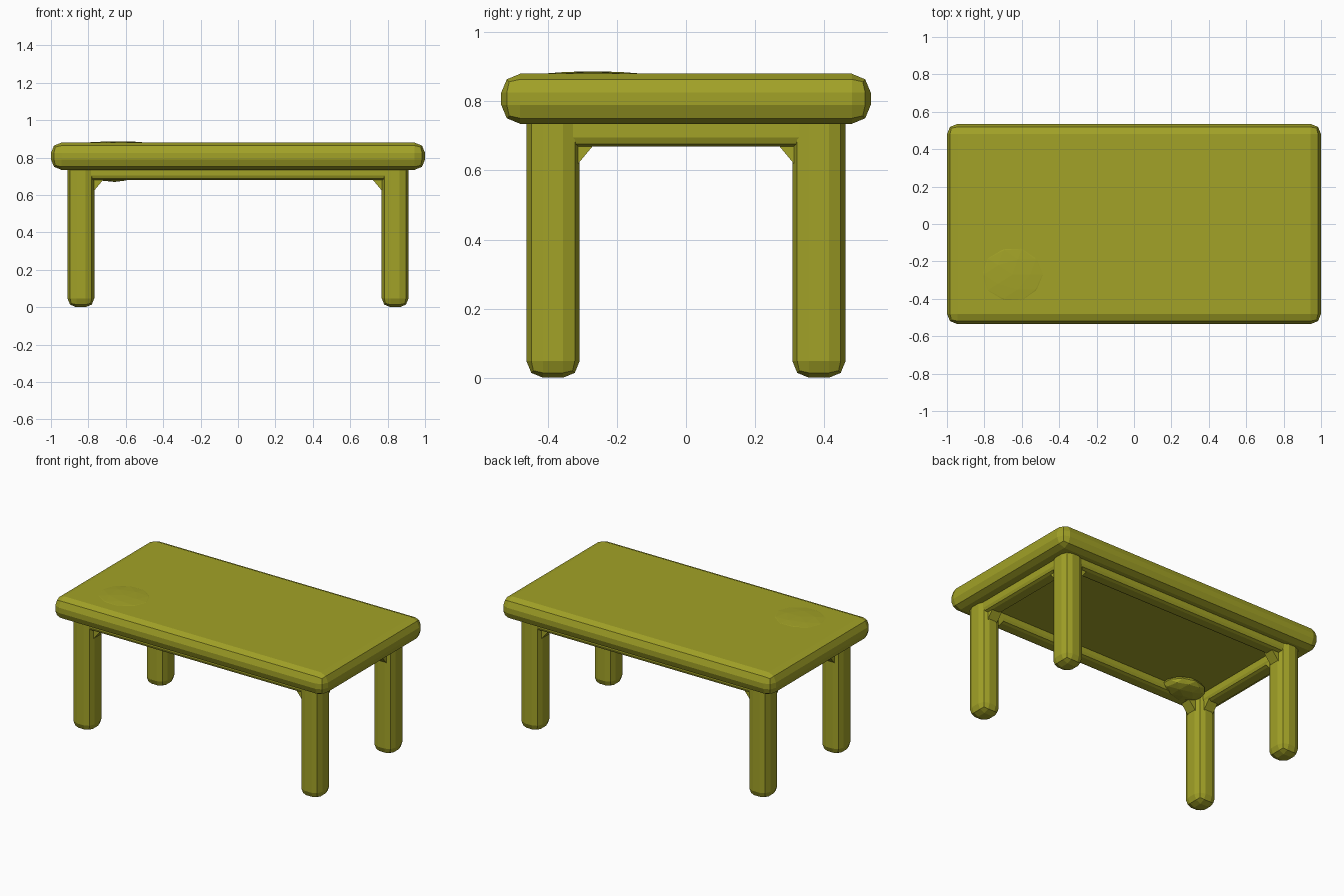
import bpy
import bmesh
import math
from mathutils import Matrix, Vector

cube = bpy.data.objects.get("Cube")
if cube:
    bpy.data.objects.remove(cube, do_unlink=True)

olive = bpy.data.materials.new("olive")
olive.use_nodes = True
olive.diffuse_color = (0.36, 0.36, 0.02, 1)
olive.node_tree.nodes["Principled BSDF"].inputs["Base Color"].default_value = olive.diffuse_color


def finish(name, bm):
    mesh = bpy.data.meshes.new(name)
    bmesh.ops.recalc_face_normals(bm, faces=bm.faces)
    bm.to_mesh(mesh)
    bm.free()
    mesh.materials.append(olive)
    obj = bpy.data.objects.new(name, mesh)
    bpy.context.collection.objects.link(obj)
    return obj


def rounded_box(name, low, high, bevel, segments=2):
    low, high = Vector(low), Vector(high)
    bm = bmesh.new()
    bmesh.ops.create_cube(bm, size=1)
    bmesh.ops.scale(bm, vec=high - low, verts=bm.verts)
    bmesh.ops.translate(bm, vec=(low + high) / 2, verts=bm.verts)
    bmesh.ops.bevel(bm, geom=bm.edges[:], offset=bevel, segments=segments,
                    profile=0.5, affect='EDGES')
    return finish(name, bm)


def lump(name, centre, size):
    bm = bmesh.new()
    bmesh.ops.create_icosphere(bm, subdivisions=2, radius=1)
    bmesh.ops.scale(bm, vec=size, verts=bm.verts)
    bmesh.ops.translate(bm, vec=centre, verts=bm.verts)
    return finish(name, bm)


# Table top with softened edges
rounded_box("table_top", (-1, -0.535, 0.735), (1, 0.535, 0.88), 0.055)

# Legs with rounded feet, and corner braces where they meet the rails
LEG_X, LEG_Y = 0.84, 0.385
for sx, side in ((1, "left"), (-1, "right")):
    for sy, end in ((-1, "front"), (1, "back")):
        x, y = sx * LEG_X, sy * LEG_Y
        rounded_box(f"{end}_{side}_leg", (x - 0.072, y - 0.077, 0),
                    (x + 0.072, y + 0.077, 0.8), 0.048)
        for along_x in (True, False):
            bm = bmesh.new()
            prism = [(0, 0.62), (0.05, 0.68), (0.05, 0.74), (0, 0.74)]
            rings = []
            for t in (-0.035, 0.035):
                rings.append([bm.verts.new(
                    (x - sx * (0.068 + d), y + t, z) if along_x else
                    (x + t, y - sy * (0.073 + d), z)) for d, z in prism])
            bm.faces.new(rings[0])
            bm.faces.new(rings[1])
            for i in range(4):
                j = (i + 1) % 4
                bm.faces.new((rings[0][i], rings[0][j], rings[1][j], rings[1][i]))
            finish(f"{end}_{side}_brace_{'long' if along_x else 'short'}", bm)

# Rails under the top
for sy, end in ((-1, "front"), (1, "back")):
    y = sy * 0.4
    rounded_box(f"{end}_rail", (-LEG_X, y - 0.05, 0.68), (LEG_X, y + 0.05, 0.78), 0.025)
for sx, side in ((1, "left"), (-1, "right")):
    x = sx * 0.85
    rounded_box(f"{side}_rail", (x - 0.05, -LEG_Y, 0.67), (x + 0.05, LEG_Y, 0.78), 0.025)

# Worn lumps near one corner, above and below
lump("top_lump", (-0.65, -0.27, 0.875), (0.18, 0.16, 0.012))
lump("underside_lump", (-0.66, -0.33, 0.72), (0.14, 0.12, 0.05))
